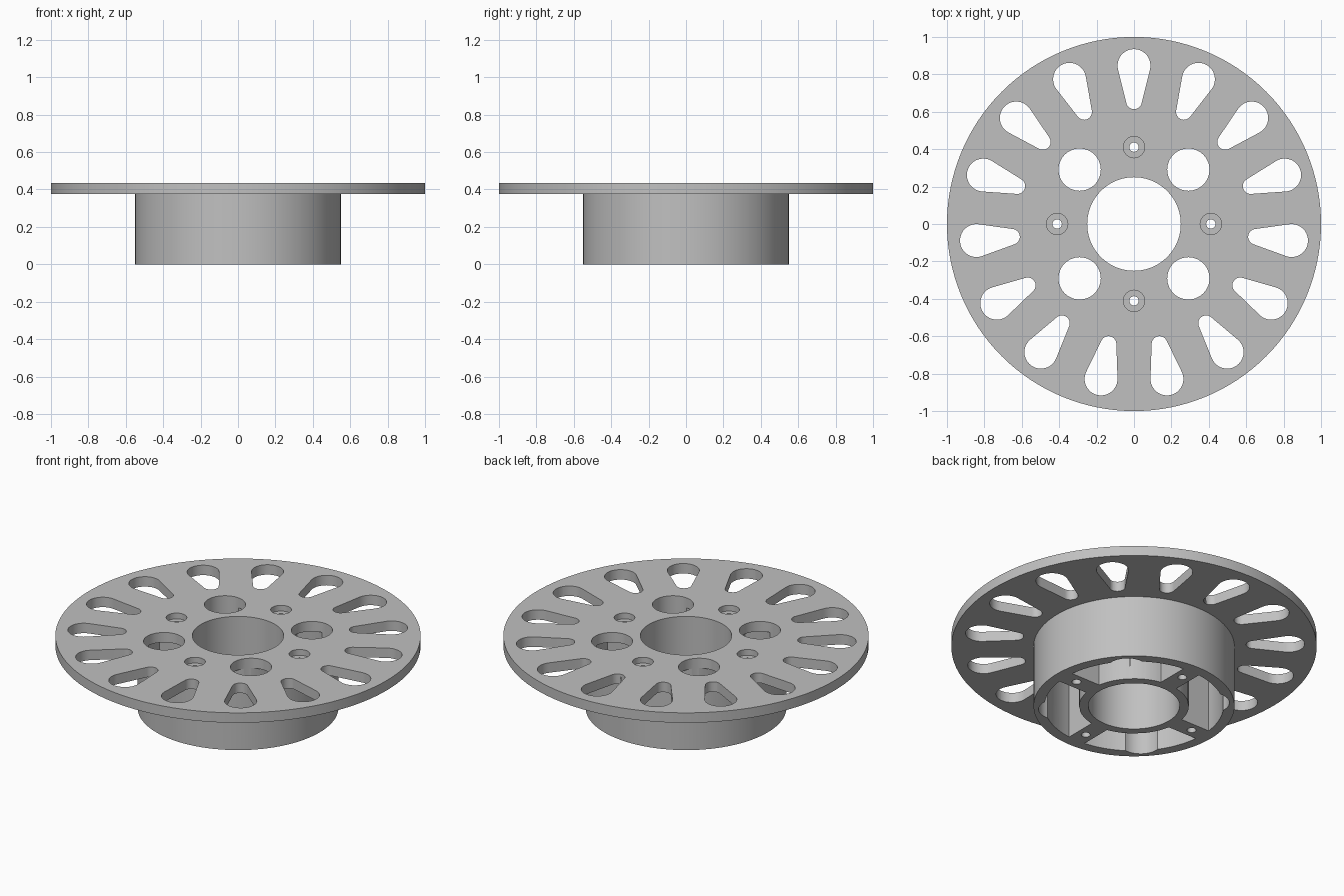
import bpy, bmesh
from math import sin, cos, asin, acos, pi, radians

cube = bpy.data.objects.get("Cube")
if cube:
    bpy.data.objects.remove(cube, do_unlink=True)

BASE, SEAT, TOP = 0.0, 0.375, 0.435    # hub bottom, flange underside, flange top
BOLT_R = 0.411                         # pitch radius of the inner holes

metal = bpy.data.materials.new("light_grey_metal")
metal.use_nodes = True
grey = (0.53, 0.53, 0.53, 1)
metal.diffuse_color = grey
metal.node_tree.nodes["Principled BSDF"].inputs["Base Color"].default_value = grey


def arc(cx, cy, r, start, end, n):
    """Points along an arc, both ends included."""
    return [(cx + r * cos(start + (end - start) * i / n),
             cy + r * sin(start + (end - start) * i / n)) for i in range(n + 1)]


def circle(cx, cy, r, n=48):
    return arc(cx, cy, r, 0, 2 * pi, n)[:-1]


def rotated(points, a):
    return [(x * cos(a) - y * sin(a), x * sin(a) + y * cos(a)) for x, y in points]


def make_object(name, bm):
    bmesh.ops.recalc_face_normals(bm, faces=bm.faces[:])
    mesh = bpy.data.meshes.new(name)
    bm.to_mesh(mesh)
    bm.free()
    mesh.materials.append(metal)
    obj = bpy.data.objects.new(name, mesh)
    bpy.context.collection.objects.link(obj)
    return obj


def prisms(name, outlines, low, high):
    """One object holding an upright prism for every outline."""
    bm = bmesh.new()
    for outline in outlines:
        face = bm.faces.new([bm.verts.new((x, y, low)) for x, y in outline])
        solid = bmesh.ops.extrude_face_region(bm, geom=[face])["geom"]
        for v in solid:
            if isinstance(v, bmesh.types.BMVert):
                v.co.z = high
    return make_object(name, bm)


def cut(target, cutter):
    """Subtract the cutter, then discard it."""
    cutter.hide_render = True
    bpy.context.view_layer.objects.active = target
    mod = target.modifiers.new(cutter.name, "BOOLEAN")
    mod.operation = "DIFFERENCE"
    mod.solver = "EXACT"
    mod.object = cutter
    bpy.ops.object.modifier_apply(modifier=mod.name)
    bpy.data.objects.remove(cutter, do_unlink=True)


# Flange and hub: one turned section around the open bore
section = [(0.25, BASE), (0.55, BASE), (0.55, SEAT), (1, SEAT), (1, TOP), (0.25, TOP)]
bm = bmesh.new()
steps = 128
rings = [[bm.verts.new((r * cos(2 * pi * i / steps), r * sin(2 * pi * i / steps), z))
          for r, z in section] for i in range(steps)]
for i in range(steps):
    a, b = rings[i], rings[(i + 1) % steps]
    for j in range(len(section)):
        k = (j + 1) % len(section)
        bm.faces.new((a[j], a[k], b[k], b[j]))
body = make_object("flanged_hub", bm)

# Teardrop slots around the flange
outer_c, outer_r, inner_c, inner_r = 0.847, 0.088, 0.656, 0.042
t = acos((inner_r - outer_r) / (outer_c - inner_c))
slot = arc(outer_c, 0, outer_r, -t, t, 24) + arc(inner_c, 0, inner_r, t, 2 * pi - t, 14)
cut(body, prisms("slots", [rotated(slot, pi / 2 + 2 * pi * i / 15) for i in range(15)],
                 SEAT - 0.1, TOP + 0.1))

# Pockets under the flange, leaving two rings and four ribs
rib, ring_in, ring_out = 0.055, 0.3, 0.49
a, b = asin(rib / ring_out), asin(rib / ring_in)
pocket = (arc(0, 0, ring_out, a, pi / 2 - a, 24)
          + arc(0, 0, ring_in, pi / 2 - b, b, 16))
quarter = [i * pi / 2 for i in range(4)]
cut(body, prisms("pockets", [rotated(pocket, q) for q in quarter], BASE - 0.1, SEAT))

# Large through holes on the diagonals
hole = circle(BOLT_R, 0, 0.113)
cut(body, prisms("large_holes", [rotated(hole, q + radians(45)) for q in quarter],
                 BASE - 0.1, TOP + 0.1))

# Screw holes through the ribs, with sunken seats
screw = circle(BOLT_R, 0, 0.025, 24)
seat = circle(BOLT_R, 0, 0.057, 36)
cut(body, prisms("screw_seats", [rotated(seat, q) for q in quarter], TOP - 0.035, TOP + 0.1))
cut(body, prisms("screw_holes", [rotated(screw, q) for q in quarter], BASE - 0.1, TOP + 0.1))

# Smooth round walls, crisp edges
bpy.ops.object.select_all(action="DESELECT")
body.select_set(True)
bpy.context.view_layer.objects.active = body
bpy.ops.object.shade_smooth_by_angle(angle=radians(30))
